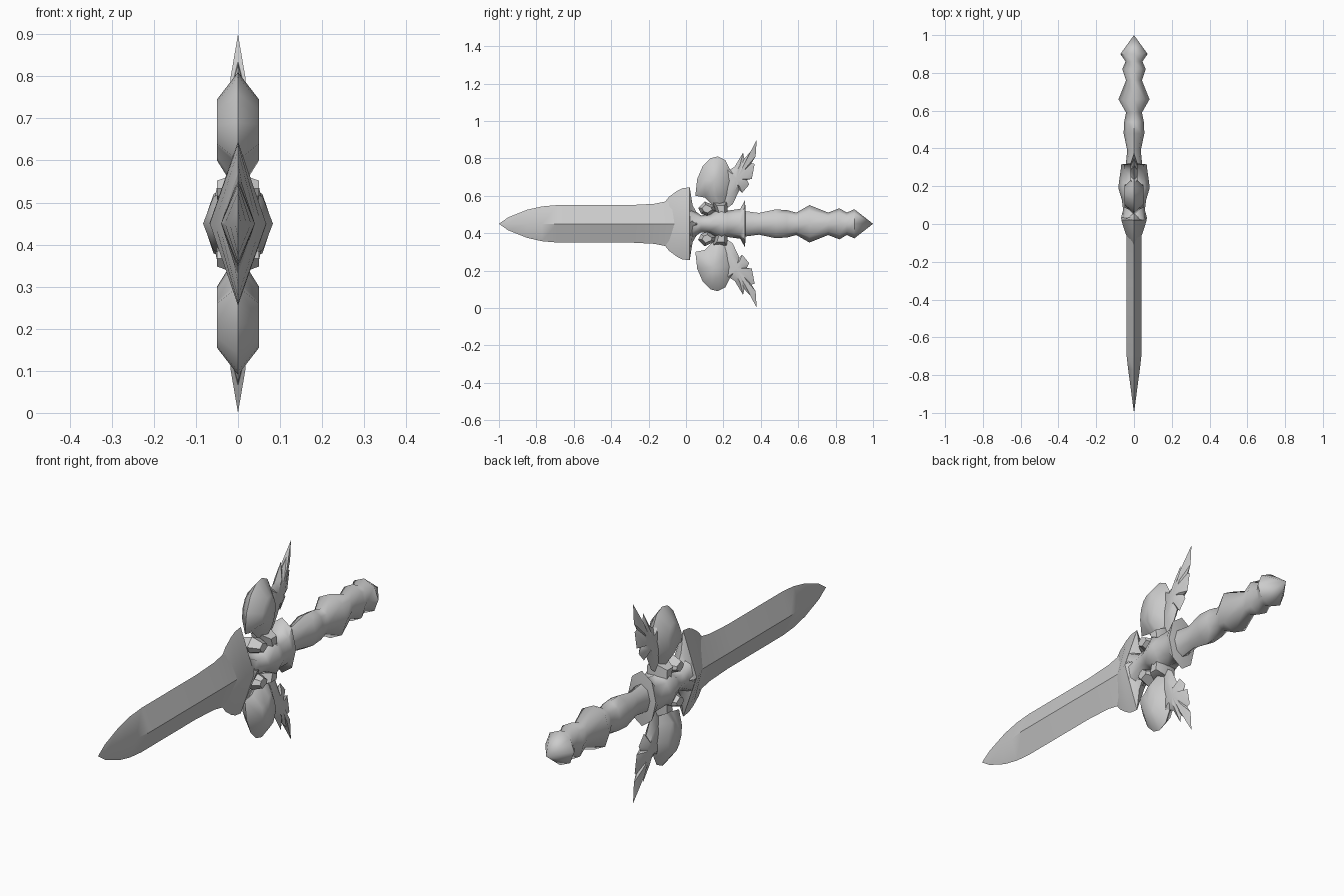
import bpy
import bmesh
import math

MID = 0.45  # height of the sword's axis

cube = bpy.data.objects.get("Cube")
if cube:
    bpy.data.objects.remove(cube, do_unlink=True)

steel = bpy.data.materials.new("plain grey")
steel.use_nodes = True
steel.diffuse_color = (0.6, 0.6, 0.6, 1)
steel.node_tree.nodes["Principled BSDF"].inputs["Base Color"].default_value = (0.6, 0.6, 0.6, 1)


def finish(name, bm, angle):
    bmesh.ops.remove_doubles(bm, verts=bm.verts, dist=0.0005)
    bmesh.ops.recalc_face_normals(bm, faces=bm.faces)
    mesh = bpy.data.meshes.new(name)
    bm.to_mesh(mesh)
    bm.free()
    mesh.materials.append(steel)
    obj = bpy.data.objects.new(name, mesh)
    bpy.context.collection.objects.link(obj)
    bpy.ops.object.select_all(action="DESELECT")
    obj.select_set(True)
    bpy.context.view_layer.objects.active = obj
    bpy.ops.object.shade_smooth_by_angle(angle=math.radians(angle))
    return obj


def loft(name, stations, sides, angle):
    """Skin rings along y; each station is (y, half width, half height)."""
    bm = bmesh.new()
    rings = []
    for y, w, h in stations:
        turns = [math.tau * i / sides for i in range(sides)]
        rings.append([bm.verts.new((w * math.cos(t), y, MID + h * math.sin(t))) for t in turns])
    for a, b in zip(rings, rings[1:]):
        for i in range(sides):
            j = (i + 1) % sides
            bm.faces.new((a[i], a[j], b[j], b[i]))
    bm.faces.new(rings[0])
    bm.faces.new(rings[-1])
    return finish(name, bm, angle)


def puffed(name, outline, centre, shrink, thick, side, angle):
    """Sharp-edged plate swelling to a raised middle on both sides; side -1 flips it below the axis."""
    bm = bmesh.new()
    cy, cz = centre

    def vert(x, y, z):
        return bm.verts.new((x, y, MID + side * (z - MID)))

    edge = [vert(0, y, z) for y, z in outline]
    for x in (-thick, thick):
        inner = [vert(x, cy + (y - cy) * shrink, cz + (z - cz) * shrink) for y, z in outline]
        hub = vert(x, cy, cz)
        for i in range(len(edge)):
            j = (i + 1) % len(edge)
            bm.faces.new((edge[i], edge[j], inner[j], inner[i]))
            bm.faces.new((inner[i], inner[j], hub))
    return finish(name, bm, angle)


# Blade with a diamond section
loft("blade", [
    (-1, 0, 0), (-0.95, 0.007, 0.035), (-0.85, 0.02, 0.075), (-0.77, 0.031, 0.093),
    (-0.69, 0.04, 0.1), (-0.3, 0.04, 0.1), (-0.17, 0.04, 0.107),
    (-0.08, 0.04, 0.125), (0.01, 0.04, 0.125)], 4, 35)

# Pointed guard at the blade root
loft("guard", [
    (-0.11, 0.012, 0.12), (-0.09, 0.028, 0.145), (-0.05, 0.045, 0.175),
    (-0.02, 0.055, 0.19), (0.02, 0.067, 0.195), (0.035, 0.068, 0.1),
    (0.06, 0.062, 0.055)], 4, 35)

# Hub and flared collar
loft("hub", [
    (0.02, 0.065, 0.09), (0.08, 0.058, 0.045), (0.13, 0.065, 0.05),
    (0.19, 0.083, 0.09), (0.22, 0.08, 0.07), (0.29, 0.07, 0.08),
    (0.315, 0.07, 0.125), (0.32, 0.035, 0.06)], 8, 50)

# Faceted grip and pommel
loft("grip", [
    (0.3, 0.045, 0.07), (0.39, 0.036, 0.058), (0.48, 0.055, 0.077),
    (0.54, 0.052, 0.073), (0.59, 0.042, 0.06), (0.66, 0.082, 0.1),
    (0.76, 0.042, 0.06), (0.82, 0.062, 0.083), (0.86, 0.045, 0.06),
    (0.9, 0.072, 0.078), (1, 0, 0)], 8, 60)

wing = [(0.05, 0.6), (0.06, 0.69), (0.09, 0.76), (0.13, 0.8), (0.17, 0.81), (0.21, 0.79),
        (0.235, 0.74), (0.25, 0.68), (0.23, 0.6), (0.19, 0.52), (0.15, 0.54), (0.1, 0.59)]
feathers = [(0.2, 0.76), (0.235, 0.74), (0.26, 0.755), (0.305, 0.83), (0.312, 0.8),
            (0.345, 0.835), (0.378, 0.9), (0.372, 0.81), (0.35, 0.775), (0.367, 0.77),
            (0.352, 0.69), (0.325, 0.685), (0.338, 0.66), (0.3, 0.615), (0.285, 0.63),
            (0.25, 0.555), (0.2, 0.52), (0.17, 0.6)]
gem = [(0.065, 0.535), (0.1, 0.57), (0.155, 0.545), (0.16, 0.52), (0.115, 0.49), (0.08, 0.505)]
strut = [(0.14, 0.57), (0.22, 0.57), (0.225, 0.49), (0.17, 0.47)]

# Matching wings above and below the axis
for side, label in ((1, "upper"), (-1, "lower")):
    puffed(label + "_wing", wing, (0.15, 0.68), 0.5, 0.05, side, 65)
    puffed(label + "_feathers", feathers, (0.27, 0.69), 0.5, 0.018, side, 40)
    puffed(label + "_gem", gem, (0.112, 0.53), 0.55, 0.05, side, 30)
    puffed(label + "_strut", strut, (0.19, 0.525), 0.5, 0.05, side, 50)
